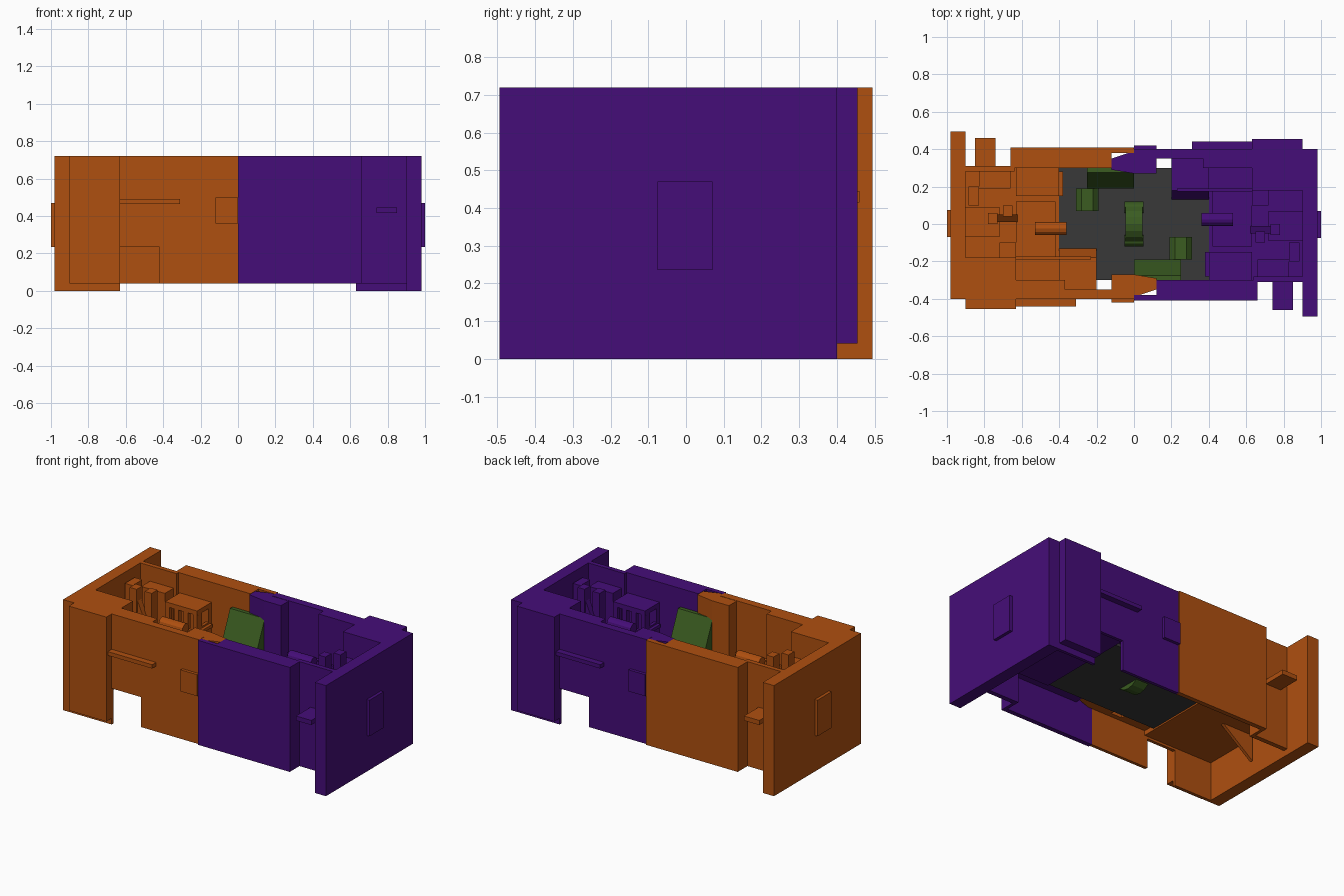
import bpy, bmesh, math
from mathutils import Vector

if "Cube" in bpy.data.objects:
    bpy.data.objects.remove(bpy.data.objects["Cube"])


def material(name, rgb):
    m = bpy.data.materials.new(name)
    m.diffuse_color = (*rgb, 1)
    m.use_nodes = True
    m.node_tree.nodes["Principled BSDF"].inputs["Base Color"].default_value = m.diffuse_color
    return m


ORANGE = material("orange", (0.43, 0.08, 0.005))
PURPLE = material("purple", (0.06, 0.004, 0.19))
GREEN = material("green", (0.043, 0.107, 0.015))
GREY = material("dark_grey", (0.04, 0.04, 0.04))


def prism(name, pts, axis, a, b, mat, turn=False):
    """Extrude a 2D outline along an axis; turn = half-turn about z."""
    def place(p, t):
        v = {"x": (t, p[0], p[1]), "y": (p[0], t, p[1]), "z": (p[0], p[1], t)}[axis]
        return Vector((-v[0], -v[1], v[2]) if turn else v)
    bm = bmesh.new()
    lo = [bm.verts.new(place(p, a)) for p in pts]
    hi = [bm.verts.new(place(p, b)) for p in pts]
    bm.faces.new(lo)
    bm.faces.new(hi)
    n = len(pts)
    for i in range(n):
        j = (i + 1) % n
        bm.faces.new((lo[i], lo[j], hi[j], hi[i]))
    bmesh.ops.recalc_face_normals(bm, faces=bm.faces)
    me = bpy.data.meshes.new(name)
    bm.to_mesh(me)
    bm.free()
    me.materials.append(mat)
    ob = bpy.data.objects.new(name, me)
    bpy.context.collection.objects.link(ob)
    return ob


def pair(name, pts, axis, a, b, mats=(ORANGE, PURPLE)):
    """One part per team side, the second turned half a circle."""
    prism("left_" + name, pts, axis, a, b, mats[0])
    prism("right_" + name, pts, axis, a, b, mats[1], True)


def box(name, x0, x1, y0, y1, z0, z1, mats=(ORANGE, PURPLE)):
    pair(name, [(x0, y0), (x1, y0), (x1, y1), (x0, y1)], "z", z0, z1, mats)


def ring(cx, cy, rx, ry, n=12):
    return [(cx + rx * math.cos(2 * math.pi * i / n),
             cy + ry * math.sin(2 * math.pi * i / n)) for i in range(n)]


TOP = 0.72
FLOOR = 0.28
GG = (GREEN, GREEN)

# End walls with door plates
box("end_wall", -0.98, -0.9, -0.4, 0.495, 0, TOP)
box("end_door_plate", -1.0, -0.98, -0.07, 0.075, 0.235, 0.47)

# Front wall: outer skin with doorway notch, thicker core above the floor
pair("front_skin", [(-0.63, 0.235), (-0.42, 0.235), (-0.42, 0.04), (0, 0.04),
                    (0, TOP), (-0.63, TOP)], "y", -0.4, -0.38)
box("front_core", -0.63, -0.37, -0.38, -0.3, FLOOR, TOP)
box("front_thin_core", -0.37, 0, -0.38, -0.35, FLOOR, TOP)
box("corner_skin", -0.9, -0.63, -0.4, -0.38, 0, TOP)
box("corner_buttress", -0.9, -0.63, -0.455, -0.4, 0.04, TOP)
box("corner_block", -0.9, -0.63, -0.38, -0.18, FLOOR, TOP)
box("front_ledge", -0.63, -0.31, -0.44, -0.4, 0.465, 0.49)
box("front_panel", -0.12, 0, -0.42, -0.4, 0.36, 0.5)

# Centre seam: inner wall overlapping into the other half
pair("seam_wall", [(-0.12, -0.38), (-0.12, -0.27), (0, -0.27), (0.12, -0.29),
                   (0.12, -0.35), (0, -0.39)], "z", FLOOR, TOP - 0.002)

# Back wall, recess and its ledge
box("back_skin", -0.66, 0, 0.38, 0.41, 0.04, TOP)
box("back_core", -0.66, -0.12, 0.3, 0.38, FLOOR, TOP)
box("back_recess_wall", -0.9, -0.64, 0.28, 0.31, 0.04, TOP)
box("recess_side", -0.66, -0.64, 0.3, 0.39, 0.04, TOP)
box("recess_ledge", -0.85, -0.74, 0.31, 0.46, 0.415, 0.445)

# Floors
prism("arena_floor", [(-0.4, -0.3), (0.4, -0.3), (0.4, 0.3), (-0.4, 0.3)],
      "z", FLOOR - 0.02, FLOOR, GREY)
box("base_floor", -0.9, -0.4, -0.38, 0.3, FLOOR - 0.03, FLOOR + 0.004)

# Side platform with ramp edge
box("side_platform", -0.4, -0.2, -0.36, -0.18, FLOOR, 0.4)
pair("platform_ramp", [(-0.18, FLOOR), (-0.13, FLOOR), (-0.18, 0.4)], "x", -0.4, -0.2)

# Guard hut against the back wall, with windowed front
box("hut_roof", -0.63, -0.4, 0.15, 0.3, 0.56, 0.59)
box("hut_sill", -0.63, -0.4, 0.15, 0.17, FLOOR, 0.45)
box("hut_back", -0.63, -0.4, 0.27, 0.3, FLOOR, 0.56)
for i in range(4):
    x = -0.63 + i * 0.0667
    box("hut_post", x, x + 0.03, 0.15, 0.18, 0.45, 0.56)
box("hut_side", -0.42, -0.4, 0.17, 0.2, FLOOR, 0.56)
box("hut_side_sill", -0.42, -0.4, 0.17, 0.28, FLOOR, 0.47)
box("hut_shelf", -0.4, -0.38, 0.15, 0.28, 0.44, 0.46)

# Raised base deck, pillars and end blocks
box("base_deck", -0.63, -0.42, -0.18, 0.12, FLOOR, 0.38)
box("deck_rail", -0.63, -0.23, -0.19, -0.175, FLOOR, 0.48)
box("end_deck", -0.9, -0.72, -0.07, 0.09, FLOOR, 0.5)
box("tall_pillar", -0.78, -0.73, 0.0, 0.06, FLOOR, 0.7)
box("short_pillar", -0.7, -0.65, 0.04, 0.1, FLOOR, 0.68)
pair("leaning_brace", [(-0.73, 0.5), (-0.62, FLOOR), (-0.58, FLOOR), (-0.73, 0.62)],
     "y", 0.01, 0.05)
box("end_cabinet", -0.885, -0.83, 0.1, 0.2, FLOOR, 0.66)
box("corner_cabinet", -0.83, -0.66, 0.19, 0.28, FLOOR, 0.62)
box("corner_step", -0.72, -0.63, -0.18, -0.1, FLOOR, 0.56)

# Barrel on a stand, pointing to the arena
pair("barrel", ring(-0.025, 0.55, 0.035, 0.035), "x", -0.53, -0.36)
box("barrel_stand", -0.5, -0.44, -0.045, -0.005, FLOOR, 0.53)

# Braces under the floor
pair("under_brace", [(-0.88, 0.25), (-0.66, 0.25), (-0.88, 0.08)], "y", 0.0, 0.02)

# Green cover: sloped shields, crates and the centre arch
pair("sloped_shield", [(0.19, FLOOR), (0.19, 0.41), (0.275, 0.6), (0.3, 0.6),
                       (0.3, FLOOR)], "x", -0.25, 0, GG)
pair("cover_crate", [(-0.31, FLOOR), (-0.31, 0.36), (-0.28, 0.39), (-0.22, 0.39),
                     (-0.19, 0.36), (-0.19, FLOOR)], "y", 0.07, 0.19, GG)
prism("centre_barrel", ring(0, 0.32, 0.1, 0.09, 16), "x", -0.045, 0.045, GREEN)
pair("centre_drum", ring(0.09, 0.31, 0.03, 0.04), "x", -0.05, 0.05, GG)
